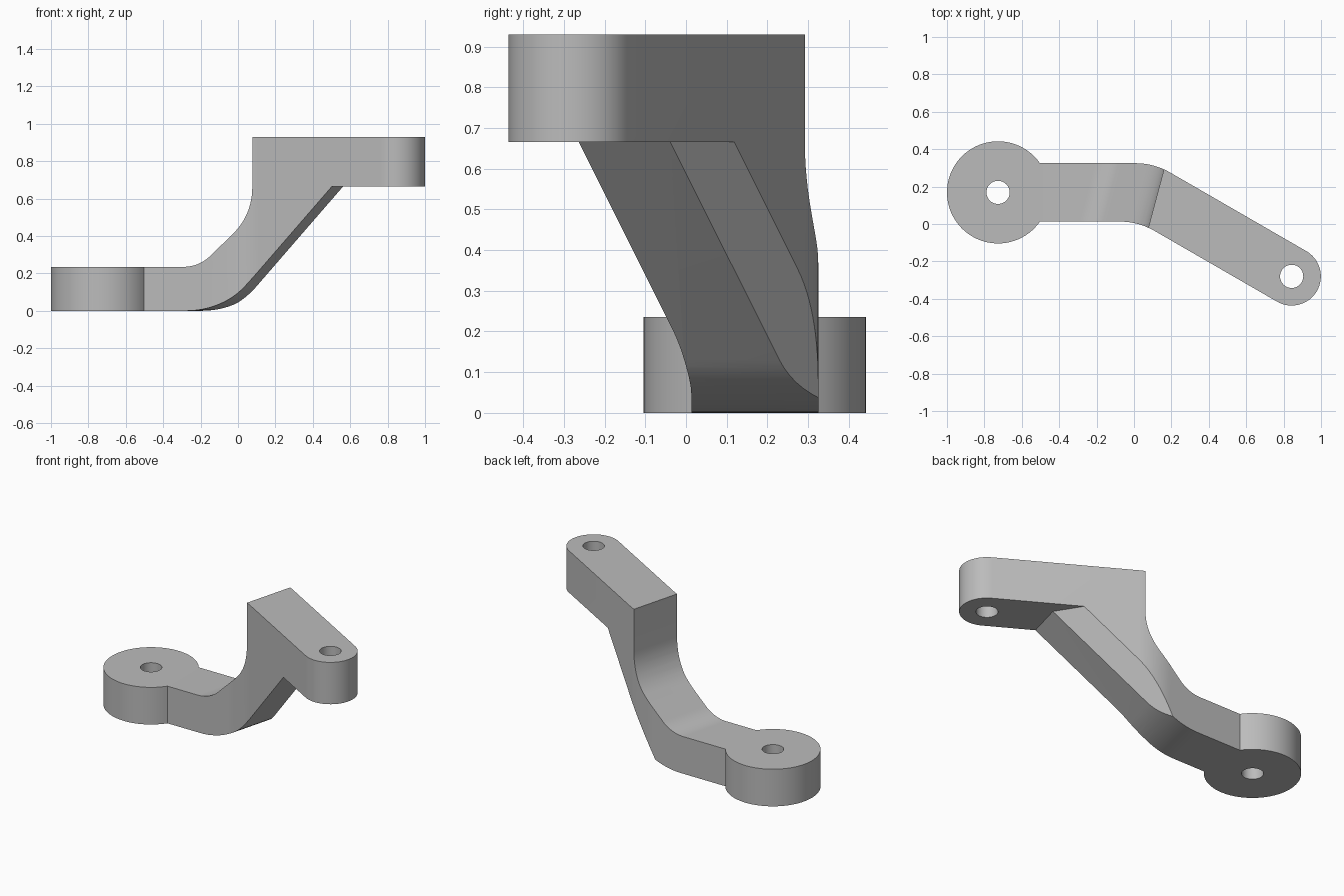
import bpy, bmesh, math
from mathutils import Vector, Matrix

cube = bpy.data.objects.get("Cube")
if cube:
    bpy.data.objects.remove(cube, do_unlink=True)

grey = bpy.data.materials.new("plain grey")
grey.use_nodes = True
grey.diffuse_color = (0.5, 0.5, 0.5, 1)
grey.node_tree.nodes["Principled BSDF"].inputs["Base Color"].default_value = (0.5, 0.5, 0.5, 1)


def arc(centre, radius, start, end, steps=24):
    angles = [math.radians(start + (end - start) * i / steps) for i in range(steps + 1)]
    return [Vector((centre[0] + radius * math.cos(a), centre[1] + radius * math.sin(a))) for a in angles]


def fillet(before, corner, after, reach, steps=12):
    """Round a corner with a circular arc touching both legs at the given reach."""
    c = Vector(corner)
    d1 = (Vector(before) - c).normalized()
    d2 = (Vector(after) - c).normalized()
    half = d1.angle(d2) / 2
    radius = reach * math.tan(half)
    centre = c + (d1 + d2).normalized() * (reach / math.cos(half))
    v1, v2 = c + d1 * reach - centre, c + d2 * reach - centre
    total = v1.angle(v2)
    return [centre + (v1 * math.sin(total * (1 - i / steps)) + v2 * math.sin(total * i / steps))
            / math.sin(total) for i in range(steps + 1)]


def prism(name, outline, offset, matrix=Matrix()):
    """Extrude a flat outline by an offset vector, then place it."""
    bm = bmesh.new()
    face = bm.faces.new([bm.verts.new((p[0], p[1], 0)) for p in outline])
    out = bmesh.ops.extrude_face_region(bm, geom=[face])
    moved = [v for v in out["geom"] if isinstance(v, bmesh.types.BMVert)]
    bmesh.ops.translate(bm, verts=moved, vec=offset)
    bm.transform(matrix)
    bmesh.ops.recalc_face_normals(bm, faces=bm.faces)
    mesh = bpy.data.meshes.new(name)
    bm.to_mesh(mesh)
    bm.free()
    obj = bpy.data.objects.new(name, mesh)
    bpy.context.collection.objects.link(obj)
    mesh.materials.append(grey)
    return obj


def combine(target, tool, operation):
    mod = target.modifiers.new(operation.lower(), 'BOOLEAN')
    mod.operation, mod.solver, mod.object = operation, 'EXACT', tool
    bpy.context.view_layer.objects.active = target
    bpy.ops.object.modifier_apply(modifier=mod.name)
    bpy.data.objects.remove(tool, do_unlink=True)


# Plan outline: large round pad, bent arm, small round end
pad, end = Vector((-0.727, 0.169)), Vector((0.843, -0.28))
half, pad_radius = 0.156, 0.273
back_end, front_end = arc(end, half, 60, -120, 32)[0], arc(end, half, 60, -120, 32)[-1]
meet = math.degrees(math.asin(half / pad_radius))
back_y, front_y = pad.y + half, pad.y - half
slope = math.tan(math.radians(30))


def bend(y, tip):
    corner = (tip.x - (y - tip.y) / slope, y)
    return fillet((-1, y), corner, tip, 0.1)


outline = arc(pad, pad_radius, 360 - meet, meet, 64)
outline += bend(back_y, back_end)
outline += arc(end, half, 60, -120, 32)
outline += list(reversed(bend(front_y, front_end)))
bracket = prism("bracket", outline, (0, 0, 1.2), Matrix.Translation((0, 0, -0.1)))

# Side profile: low pad level, sloping riser and high arm level
low, under, high = 0.235, 0.665, 0.93
riser, ramp_foot, ramp_top = 0.079, -0.09, 0.553
profile = [Vector((-1.3, 0)), Vector((-1.3, low))]
profile += fillet((-1.3, low), (-0.205, low), (riser, 0.52), 0.08)
profile += fillet((-0.205, low), (riser, 0.52), (riser, high), 0.14)
profile += [Vector((riser, high)), Vector((1.3, high)), Vector((1.3, under)), Vector((ramp_top, under))]
profile += fillet((ramp_top, under), (ramp_foot, 0), (-1.3, 0), 0.18)
stand = Matrix.Rotation(math.radians(-15), 4, 'Z') @ Matrix.Rotation(math.pi / 2, 4, 'X')
combine(bracket, prism("profile_cutter", profile, (0, 0, 2), stand @ Matrix.Translation((0, 0, -1))),
        'INTERSECT')

# Slanted facet along the back edge of the ramp
mid, tip = Vector((0.56, -0.035)), Vector((0.47, 0.11))
along = (tip - mid).normalized()
side = Vector((along.y, -along.x))
facet = [mid - along, tip + along, tip + along + side, mid - along + side]
drop = Vector((-0.866, 0.5, -1)) * 0.8
combine(bracket, prism("facet_cutter", facet, drop, Matrix.Translation((0, 0, under))), 'DIFFERENCE')

# Bolt holes
for centre in (pad, end):
    combine(bracket, prism("hole_cutter", arc(centre, 0.062, 0, 352.5, 47), (0, 0, 2),
                           Matrix.Translation((0, 0, -0.5))), 'DIFFERENCE')

bpy.ops.object.select_all(action='DESELECT')
bracket.select_set(True)
bpy.context.view_layer.objects.active = bracket
bpy.ops.object.shade_smooth_by_angle(angle=math.radians(20))
